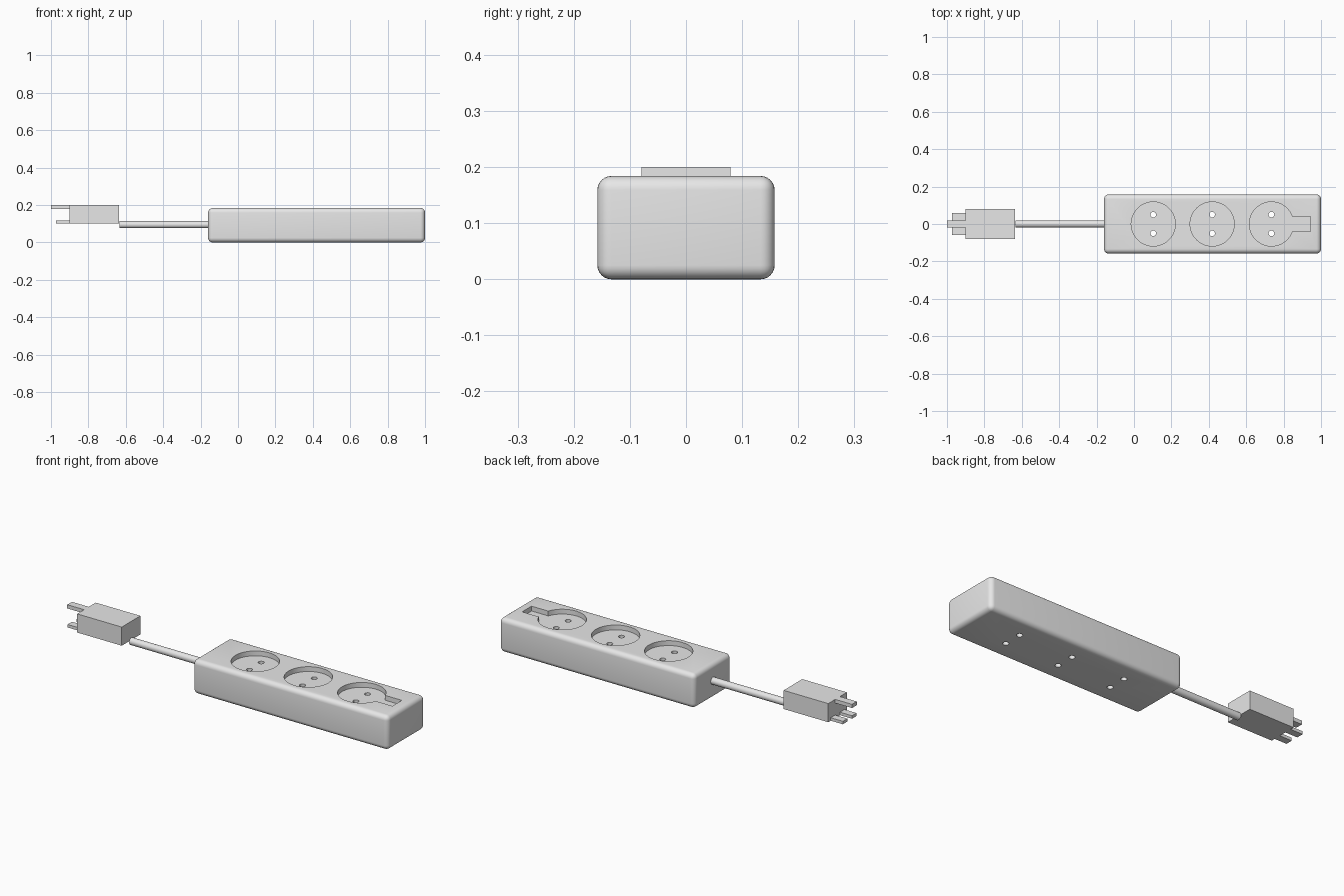
import bpy
import bmesh
from math import asin, cos, sin, pi, radians
from mathutils import Matrix

cube = bpy.data.objects.get("Cube")
if cube:
    bpy.data.objects.remove(cube, do_unlink=True)

# Single light grey plastic
grey = bpy.data.materials.new("light_grey")
grey.use_nodes = True
grey.diffuse_color = (0.8, 0.8, 0.8, 1)
grey.node_tree.nodes["Principled BSDF"].inputs["Base Color"].default_value = (0.8, 0.8, 0.8, 1)


def add_object(name, bm):
    bmesh.ops.recalc_face_normals(bm, faces=bm.faces)
    mesh = bpy.data.meshes.new(name)
    bm.to_mesh(mesh)
    bm.free()
    mesh.materials.append(grey)
    obj = bpy.data.objects.new(name, mesh)
    bpy.context.collection.objects.link(obj)
    return obj


def box(name, x, y, z):
    """Box from (min, max) pairs on each axis."""
    bm = bmesh.new()
    bmesh.ops.create_cube(bm, size=1)
    for v in bm.verts:
        v.co = [r[0] if c < 0 else r[1] for c, r in zip(v.co, (x, y, z))]
    return add_object(name, bm)


def prism(name, outline, bottom, top):
    """Vertical extrusion of an outline."""
    bm = bmesh.new()
    face = bm.faces.new([bm.verts.new((x, y, bottom)) for x, y in outline])
    new = bmesh.ops.extrude_face_region(bm, geom=[face])["geom"]
    for v in new:
        if isinstance(v, bmesh.types.BMVert):
            v.co.z = top
    return add_object(name, bm)


def arc(cx, cy, r, start, end, n):
    return [(cx + r * cos(start + (end - start) * i / n),
             cy + r * sin(start + (end - start) * i / n)) for i in range(n + 1)]


def smooth(obj):
    bpy.ops.object.select_all(action='DESELECT')
    obj.select_set(True)
    bpy.context.view_layer.objects.active = obj
    bpy.ops.object.shade_smooth_by_angle(angle=radians(32))


# Rounded power strip housing
HEIGHT, FLOOR, RADIUS, SLOT = 0.184, 0.158, 0.118, 0.04
housing = box("housing", (-0.16, 1.0), (-0.158, 0.158), (0, HEIGHT))
bevel = housing.modifiers.new("rounding", 'BEVEL')
bevel.width = 0.025
bevel.segments = 6

# Socket wells, the last with a switch slot, and pin holes through the base
cutters = []
for x in (0.103, 0.418, 0.735):
    if x > 0.7:
        a = asin(SLOT / RADIUS)
        outline = arc(x, 0, RADIUS, a, 2 * pi - a, 56) + [(0.945, -SLOT), (0.945, SLOT)]
    else:
        outline = arc(x, 0, RADIUS, 0, 2 * pi, 64)[:-1]
    cutters.append(prism("socket_cutter", outline, FLOOR, 0.3))
    for y in (-0.05, 0.05):
        cutters.append(prism("pin_cutter", arc(x, y, 0.015, 0, 2 * pi, 24)[:-1], -0.1, 0.25))

for cutter in cutters:
    cutter.hide_render = True
    cut = housing.modifiers.new("cut", 'BOOLEAN')
    cut.operation = 'DIFFERENCE'
    cut.solver = 'EXACT'
    cut.object = cutter

# Bake the cuts, then drop the cutters
bpy.context.view_layer.update()
graph = bpy.context.evaluated_depsgraph_get()
baked = bpy.data.meshes.new_from_object(housing.evaluated_get(graph))
housing.modifiers.clear()
housing.data = baked
for cutter in cutters:
    bpy.data.objects.remove(cutter, do_unlink=True)
smooth(housing)

# Cable between plug and housing
bm = bmesh.new()
bmesh.ops.create_cone(bm, cap_ends=True, segments=32, radius1=0.019, radius2=0.019, depth=0.48,
                      matrix=Matrix.Translation((-0.393, 0, 0.095)) @ Matrix.Rotation(pi / 2, 4, 'Y'))
smooth(add_object("cable", bm))

# Plug block with an upper prong and two lower prongs
box("plug", (-0.9, -0.635), (-0.079, 0.079), (0.1, 0.2))
box("upper_prong", (-1.0, -0.89), (-0.02, 0.02), (0.18, 0.2))
for side, y in (("left", (0.02, 0.058)), ("right", (-0.058, -0.02))):
    box(side + "_lower_prong", (-0.972, -0.89), y, (0.1, 0.116))
